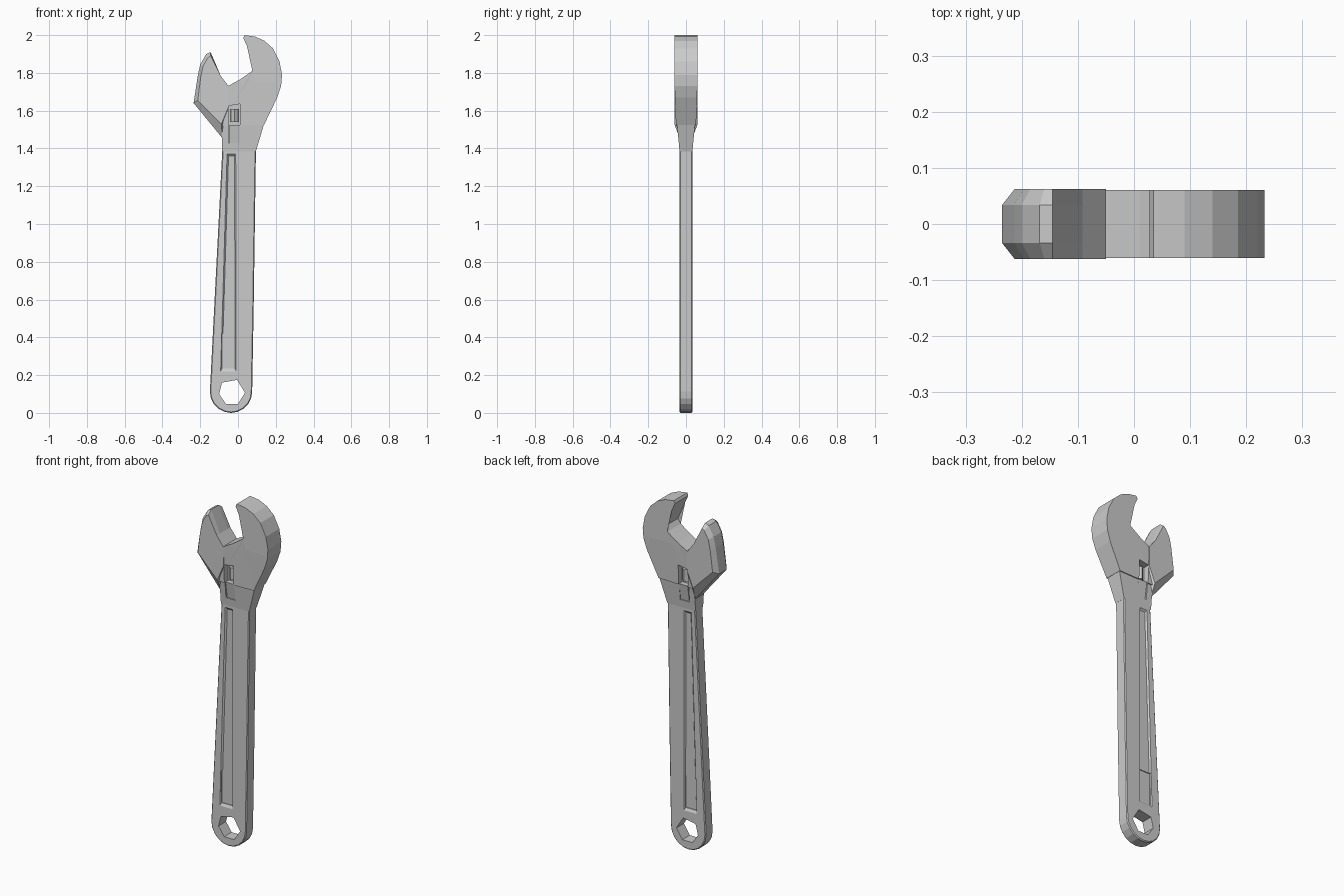
import bpy, bmesh, math

if "Cube" in bpy.data.objects:
    bpy.data.objects.remove(bpy.data.objects["Cube"])


def interp(z, table):
    # piecewise linear lookup of half thickness by height
    if z <= table[0][0]:
        return table[0][1]
    for (z0, a), (z1, b) in zip(table, table[1:]):
        if z <= z1:
            return a + (b - a) * (z - z0) / (z1 - z0)
    return table[-1][1]


def finish(name, bm):
    bmesh.ops.recalc_face_normals(bm, faces=bm.faces)
    me = bpy.data.meshes.new(name)
    bm.to_mesh(me)
    bm.free()
    ob = bpy.data.objects.new(name, me)
    bpy.context.collection.objects.link(ob)
    return ob


def loft(name, layers, table=None):
    # skin between equal-length x/z outlines placed at successive y values
    bm = bmesh.new()
    rings = [[bm.verts.new((x, y, z)) for x, z in pts] for y, pts in layers]
    for a, b in zip(rings, rings[1:]):
        for i in range(len(a)):
            j = (i + 1) % len(a)
            bm.faces.new((a[i], a[j], b[j], b[i]))
    caps = [bm.faces.new(rings[0]), bm.faces.new(rings[-1])]
    if table:
        bmesh.ops.triangulate(bm, faces=caps)
        for z, _ in table:
            bmesh.ops.bisect_plane(bm, geom=bm.verts[:] + bm.edges[:] + bm.faces[:],
                                   plane_co=(0, 0, z), plane_no=(0, 0, 1))
        for v in bm.verts:
            v.co.y *= interp(v.co.z, table)
        bmesh.ops.dissolve_limit(bm, angle_limit=0.01, verts=bm.verts, edges=bm.edges)
    return finish(name, bm)


def prism(name, pts, h):
    return loft(name, [(-h, pts), (h, pts)])


def cut(ob, cutter):
    m = ob.modifiers.new("cut", 'BOOLEAN')
    m.object, m.operation, m.solver = cutter, 'DIFFERENCE', 'EXACT'
    cutter.hide_render = True
    bpy.context.view_layer.objects.active = ob
    bpy.ops.object.modifier_apply(modifier=m.name)
    bpy.data.objects.remove(cutter)


def bevel(ob, w):
    m = ob.modifiers.new("edge", 'BEVEL')
    m.width, m.segments, m.limit_method = w, 1, 'ANGLE'
    m.angle_limit = math.radians(50)
    bpy.context.view_layer.objects.active = ob
    bpy.ops.object.modifier_apply(modifier=m.name)


# handle with rounded lower end
arc = [(-0.037 + 0.112 * math.cos(a), 0.112 + 0.112 * math.sin(a))
       for a in [math.pi * (1 + i / 10) for i in range(11)]]
handle = prism("handle", arc + [(0.083, 0.56), (0.095, 1.395), (-0.083, 1.395)], 0.034)
bevel(handle, 0.005)

# hexagonal hanging hole
cut(handle, prism("hole_cutter", [(-0.085, 0.16), (-0.005, 0.175), (0.037, 0.106),
                                  (0.0, 0.048), (-0.064, 0.048), (-0.10, 0.10)], 0.1))

# shallow channel on both faces, deeper near the hole
for s in (-1, 1):
    outer = [(-0.092, 0.22), (-0.010, 0.22), (-0.012, 1.37), (-0.058, 1.37)]
    inner = [(-0.085, 0.235), (-0.016, 0.235), (-0.018, 1.36), (-0.050, 1.36)]
    cut(handle, loft("channel_cutter", [(s * 0.05, outer), (s * 0.034, outer), (s * 0.026, inner)]))
    cut(handle, loft("pocket_cutter", [(s * y, [(-0.086, 0.235), (-0.015, 0.235), (-0.015, 0.42),
                                                (-0.086, 0.42)]) for y in (0.05, 0.021)]))

# neck flaring from handle to head
neck = loft("neck", [(s, [(-0.085, 1.385), (0.095, 1.385), (0.138, 1.53), (-0.085, 1.53)])
                     for s in (-1, 1)], [(1.385, 0.034), (1.53, 0.048)])

# fixed jaw and head
head_pts = [(-0.088, 1.52), (0.138, 1.525), (0.208, 1.67), (0.228, 1.73), (0.233, 1.79),
            (0.220, 1.86), (0.185, 1.93), (0.14, 1.97), (0.09, 1.992), (0.035, 2.0),
            (0.028, 1.985), (0.095, 1.835), (0.075, 1.81), (0.01, 1.765), (-0.05, 1.732),
            (-0.09, 1.70)]
head = loft("head", [(s, head_pts) for s in (-1, 1)],
            [(1.52, 0.053), (1.66, 0.058), (1.75, 0.061)])

# adjuster window on both faces of head and neck
for part in (head, neck):
    for s in (-1, 1):
        cut(part, loft("window_cutter", [(s * y, [(-0.05, 1.43), (0.01, 1.43), (0.01, 1.635),
                                                  (-0.05, 1.625)]) for y in (0.1, 0.02)]))

# knurled adjuster and the wedge block below it
bm = bmesh.new()
bmesh.ops.create_cone(bm, cap_ends=True, segments=8, radius1=0.034, radius2=0.034, depth=0.07)
for v in bm.verts:
    v.co.x = v.co.x * 0.75 - 0.018
    v.co.z += 1.575
    v.co.y *= 1.25
finish("adjuster_screw", bm)
loft("neck_block", [(s, [(-0.045, 1.42), (0.01, 1.42), (0.01, 1.525), (-0.045, 1.525)])
                    for s in (-1, 1)], [(1.42, 0.032), (1.525, 0.049)])

# moving jaw: full outline in the middle, inset outline on the faces
jaw_mid = [(-0.083, 1.455), (-0.05, 1.60), (-0.05, 1.73), (-0.092, 1.785), (-0.145, 1.91),
           (-0.168, 1.90), (-0.20, 1.845), (-0.213, 1.785), (-0.235, 1.64)]
jaw_face = [(-0.088, 1.53), (-0.05, 1.62), (-0.05, 1.73), (-0.092, 1.785), (-0.145, 1.89),
            (-0.160, 1.88), (-0.185, 1.835), (-0.197, 1.78), (-0.213, 1.655)]
loft("moving_jaw", [(-0.062, jaw_face), (-0.034, jaw_mid), (0.034, jaw_mid), (0.062, jaw_face)])
